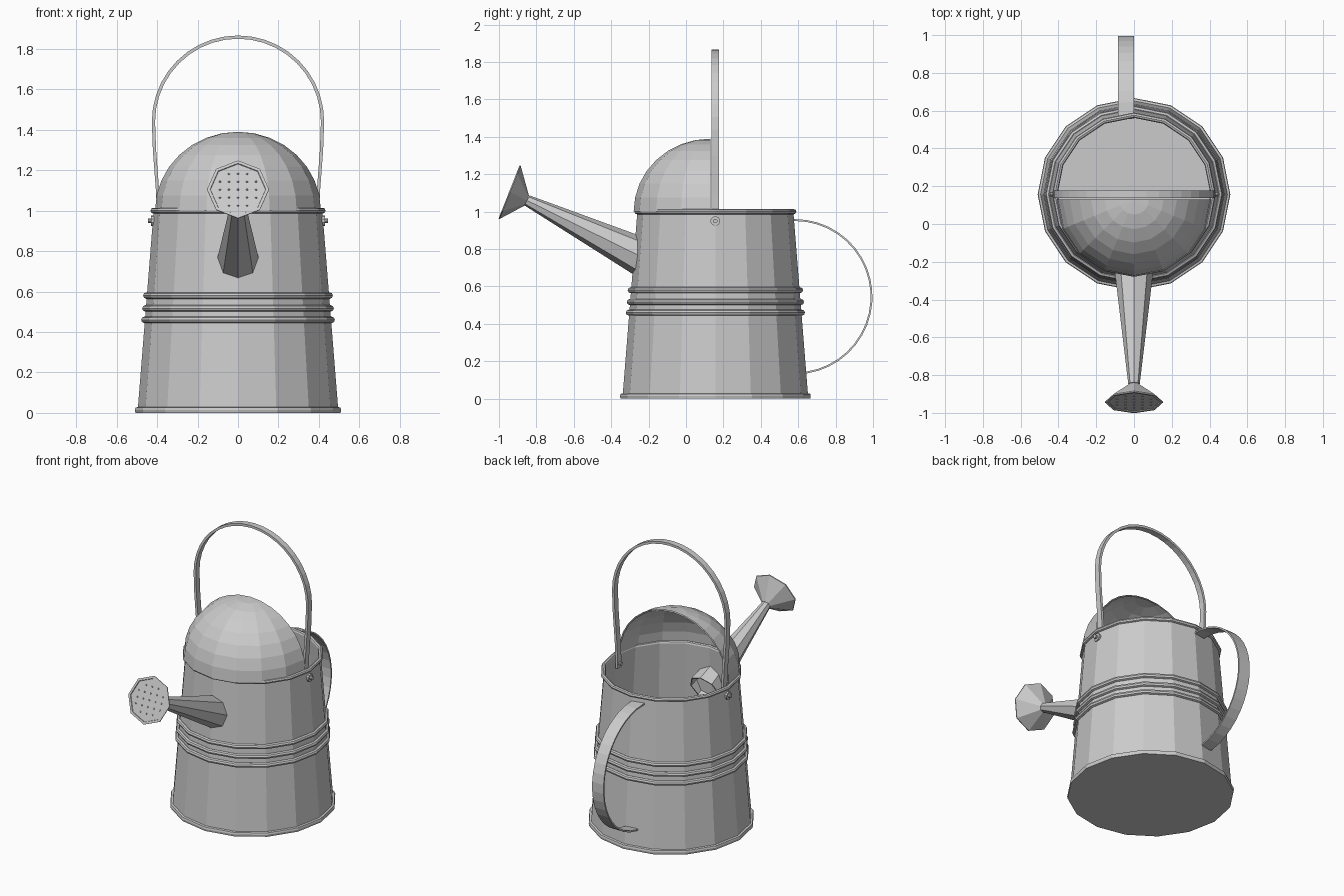
import bpy, bmesh, math
from mathutils import Vector, Matrix

if "Cube" in bpy.data.objects:
    bpy.data.objects.remove(bpy.data.objects["Cube"])

CY = 0.157      # centre of the can along y
SIDES = 16


def finish(name, bm):
    bmesh.ops.remove_doubles(bm, verts=bm.verts, dist=1e-5)
    bmesh.ops.recalc_face_normals(bm, faces=bm.faces)
    me = bpy.data.meshes.new(name)
    bm.to_mesh(me)
    bm.free()
    ob = bpy.data.objects.new(name, me)
    bpy.context.collection.objects.link(ob)
    return ob


def lathe(name, profile, n=SIDES, matrix=None, closed=False, arc=None):
    """Revolve (radius, height) points around z, then place with matrix."""
    matrix = matrix or Matrix.Translation((0, CY, 0))
    a0, a1 = arc or (0, math.tau)
    bm = bmesh.new()
    rows = []
    for i in range(n + 1):
        a = a0 + (a1 - a0) * i / n
        rows.append([bm.verts.new(matrix @ Vector((r * math.cos(a), r * math.sin(a), h)))
                     for r, h in profile])
    m = len(profile)
    for p, q in zip(rows, rows[1:]):
        for j in range(m if closed else m - 1):
            k = (j + 1) % m
            bm.faces.new((p[j], q[j], q[k], p[k]))
    bmesh.ops.remove_doubles(bm, verts=bm.verts, dist=1e-5)
    bmesh.ops.dissolve_degenerate(bm, edges=bm.edges, dist=1e-6)
    return finish(name, bm)


def ring(name, r, z, minor):
    pts = [(r + minor * math.cos(math.tau * i / 8), z + minor * math.sin(math.tau * i / 8))
           for i in range(8)]
    return lathe(name, pts, closed=True)


def strap(name, path, x_or_y, width, thick, plane):
    """Flat band following a 2D path; plane 'xz' is wide in y, 'yz' wide in x."""
    bm = bmesh.new()
    rows = []
    for i, p in enumerate(path):
        a, b = path[max(i - 1, 0)], path[min(i + 1, len(path) - 1)]
        t = (Vector(b) - Vector(a)).normalized()
        nrm = Vector((-t.y, t.x)) * thick / 2
        row = []
        for s, w in ((1, -1), (1, 1), (-1, 1), (-1, -1)):
            q = Vector(p) + nrm * s
            c = x_or_y + w * width / 2
            row.append(bm.verts.new((q.x, c, q.y) if plane == 'xz' else (c, q.x, q.y)))
        rows.append(row)
    for p, q in zip(rows, rows[1:]):
        for j in range(4):
            k = (j + 1) % 4
            bm.faces.new((p[j], p[k], q[k], q[j]))
    bm.faces.new(rows[0])
    bm.faces.new(rows[-1])
    return finish(name, bm)


def aim(origin, direction):
    """Matrix with local z along direction and local x kept on world x."""
    z = Vector(direction).normalized()
    x = Vector((1, 0, 0))
    y = z.cross(x)
    m = Matrix((x, y, z)).transposed().to_4x4()
    m.translation = origin
    return m


# Hollow tapered can with closed bottom
lathe("can_body", [(0, 0), (0.497, 0), (0.417, 1.0), (0.405, 1.0), (0.484, 0.012), (0, 0.012)])

# Foot band, ribs and top rim
lathe("foot_band", [(0.49, 0), (0.507, 0), (0.51, 0.014), (0.507, 0.026), (0.49, 0.03)], closed=True)
for i, (z, r) in enumerate(((0.46, 0.462), (0.517, 0.457), (0.58, 0.452))):
    ring(f"rib_{i + 1}", r + 0.001, z, 0.016)
ring("top_rim", 0.419, 1.0, 0.014)

# Half-open dome over the front of the can
N = 8
outer = [(0.41 * math.cos(math.pi / 2 * i / N), 1.0 + 0.39 * math.sin(math.pi / 2 * i / N))
         for i in range(N + 1)]
inner = [(r * 0.98, 1.0 + (z - 1.0) * 0.98) for r, z in reversed(outer)]
lathe("front_dome", outer + inner, n=8, closed=True,
      matrix=Matrix.Translation((0, 0.13, 0)), arc=(math.pi, math.tau))

# Tapered eight-sided spout
start, tip = Vector((0, -0.20, 0.74)), Vector((0, -0.85, 1.06))
length = (tip - start).length
lathe("spout", [(0.108, 0), (0.03, length), (0.024, length), (0.100, 0)], n=8, closed=True,
      matrix=aim(start, tip - start))

# Sprinkler rose with rimmed face and small holes
face_dir = Vector((0, -0.93, 0.366)).normalized()
face_c = Vector((0, -0.944, 1.105))
rose_m = aim(face_c, face_dir)
rose = lathe("sprinkler_rose", [(0.028, -0.118), (0.153, -0.004), (0.153, 0.002),
                                (0.138, 0.002), (0.136, -0.003), (0, -0.003)], n=8, matrix=rose_m)
# shift the narrow end onto the spout tip
for v in rose.data.vertices:
    if (rose_m.inverted() @ v.co).z < -0.05:
        v.co += tip - (face_c - face_dir * 0.118)
bm = bmesh.new()
for ix in range(-2, 3):
    for iy in range(-2, 3):
        if abs(ix) + abs(iy) < 4:
            bmesh.ops.create_cone(bm, cap_ends=True, segments=6, radius1=0.006, radius2=0.003, depth=0.006,
                                  matrix=rose_m @ Matrix.Translation((ix * 0.045, iy * 0.042, -0.001)))
finish("rose_holes", bm)

# Tall carrying handle
arch = [(-0.418 * math.cos(math.pi * i / 20), 1.44 + 0.418 * math.sin(math.pi * i / 20))
        for i in range(21)]
path = [(-0.393, 0.99), (-0.398, 1.1), (-0.413, 1.3)] + arch + [(0.413, 1.3), (0.398, 1.1), (0.393, 0.99)]
path = [(-0.392, 0.92)] + path + [(0.392, 0.92)]
strap("carry_handle", path, CY, 0.04, 0.016, 'xz')

# Pivot pins with washers on both sides
for side, label in ((-1, "left"), (1, "right")):
    m = aim((0, 0, 0), (0, 0, 1)) @ Matrix.Translation((0, CY, 0.95)) @ Matrix.Rotation(side * math.pi / 2, 4, 'Y')
    lathe(f"{label}_pin", [(0, 0.37), (0.012, 0.37), (0.012, 0.415), (0.026, 0.415), (0.026, 0.43),
                           (0.012, 0.43), (0.012, 0.445), (0, 0.445)], n=10, matrix=m)

# Curved rear handle, set slightly to the left
rear = []
for i in range(21):
    a = math.radians(90 - 171 * i / 20)
    rear.append((0.582 + 0.41 * math.cos(a), 0.545 + 0.41 * math.sin(a)))
rear = [(0.555, 0.957)] + rear + [(0.63, 0.138)]
strap("rear_handle", rear, -0.042, 0.084, 0.01, 'yz')
